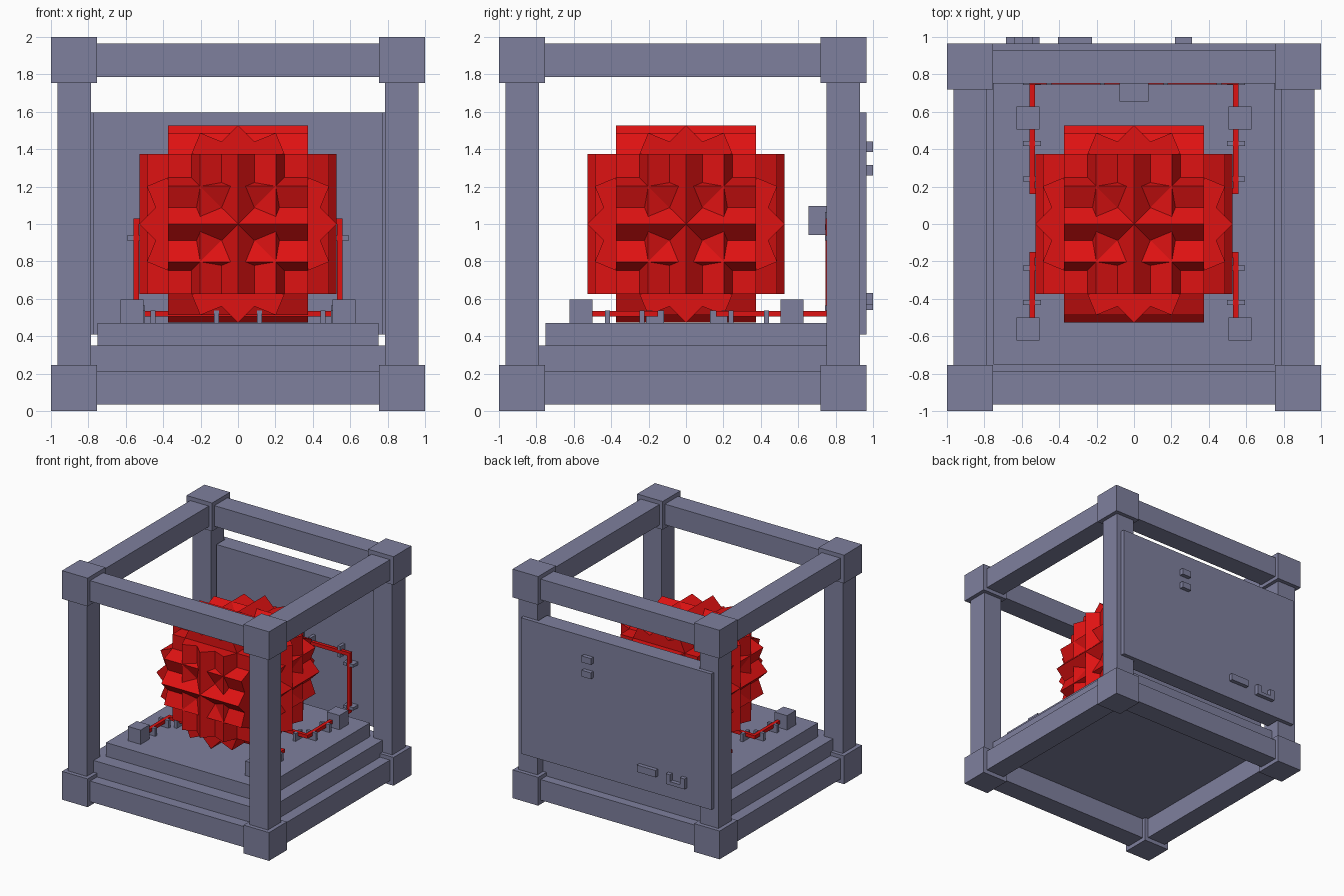
import bpy, bmesh
from math import radians
from mathutils import Matrix, Vector

if "Cube" in bpy.data.objects:
    bpy.data.objects.remove(bpy.data.objects["Cube"], do_unlink=True)


def material(name, rgb):
    m = bpy.data.materials.new(name)
    m.use_nodes = True
    m.diffuse_color = (*rgb, 1)
    m.node_tree.nodes["Principled BSDF"].inputs["Base Color"].default_value = (*rgb, 1)
    return m


slate = material("slate grey", (0.21, 0.215, 0.34))
red = material("bright red", (0.74, 0.006, 0.006))


def build(name, boxes, mat):
    """One object from boxes given as (x0, x1, y0, y1, z0, z1)."""
    bm = bmesh.new()
    for x0, x1, y0, y1, z0, z1 in boxes:
        centre = Vector((x0 + x1, y0 + y1, z0 + z1)) / 2
        size = (abs(x1 - x0), abs(y1 - y0), abs(z1 - z0))
        bmesh.ops.create_cube(bm, size=1, matrix=Matrix.Translation(centre) @ Matrix.Diagonal((*size, 1)))
    return finish(name, bm, mat)


def finish(name, bm, mat):
    mesh = bpy.data.meshes.new(name)
    bm.to_mesh(mesh)
    bm.free()
    mesh.materials.append(mat)
    obj = bpy.data.objects.new(name, mesh)
    bpy.context.collection.objects.link(obj)
    return obj


# Cage: corner blocks joined by inset beams
BACK = 0.965
CORNER, INSET, BEAM = 0.247, 0.035, 0.18


def ends(lo, hi, inset, size):
    return [(lo + inset, lo + inset + size), (hi - inset - size, hi - inset)]


xs, ys, zs = (ends(lo, hi, 0, CORNER) for lo, hi in ((-1, 1), (-1, BACK), (0, 2)))
bx, by, bz = (ends(lo, hi, INSET, BEAM) for lo, hi in ((-1, 1), (-1, BACK), (0, 2)))


def gap(pair):
    return (pair[0][1], pair[1][0])


build("corner_blocks", [(*x, *y, *z) for x in xs for y in ys for z in zs], slate)
build("cage_posts", [(*x, *y, *gap(zs)) for x in bx for y in by], slate)
build("cage_cross_beams", [(*gap(xs), *y, *z) for y in by for z in bz], slate)
build("cage_side_beams", [(*x, *gap(ys), *z) for x in bx for z in bz], slate)

# Stepped base
build("lower_step", [(-0.87, 0.87, -0.87, 0.85, 0.215, 0.35)], slate)
build("upper_step", [(-0.75, 0.75, -0.75, 0.75, 0.35, 0.47)], slate)

# Back wall with its outer cover
WALL = 0.81
build("back_wall", [(-0.775, 0.775, WALL, 0.935, 0.41, 1.597)], slate)
build("back_cover", [(-0.92, 0.92, 0.93, BACK, 0.41, 1.597)], slate)
build("back_fittings", [
    (0.22, 0.31, BACK, 1, 1.385, 1.44),
    (0.22, 0.31, BACK, 1, 1.26, 1.315),
    (-0.405, -0.225, BACK, 1, 0.57, 0.63),
    (-0.685, -0.505, BACK, 1, 0.54, 0.57),
    (-0.685, -0.64, BACK, 1, 0.57, 0.63),
    (-0.545, -0.505, BACK, 1, 0.57, 0.63),
], slate)

# Spiky core: cubes turned in equal steps about each axis
bm = bmesh.new()
turns = [Matrix.Identity(4)]
turns += [Matrix.Rotation(radians(22.5 * k), 4, axis) for axis in "XYZ" for k in (1, 2, 3)]
for turn in turns:
    bmesh.ops.create_cube(bm, size=0.746, matrix=Matrix.Translation((0, 0, 1)) @ turn)
finish("spiky_core", bm, red)

# Junction boxes on the floor and wall
build("floor_boxes", [(s * 0.505, s * 0.627, *y, 0.47, 0.595)
                      for s in (-1, 1) for y in ((-0.622, -0.5), (0.505, 0.627))], slate)
build("wall_box", [(-0.077, 0.077, 0.655, WALL, 0.94, 1.095)], slate)

# Pipes: from the boxes to the core, and up the wall to the wall box
FLOOR_Z, WALL_Y = (0.505, 0.535), (0.745, 0.775)
pipes = []
for s in (-1, 1):
    px = (s * 0.53, s * 0.56)
    pipes += [(*px, -0.5, -0.15, *FLOOR_Z), (*px, 0.16, 0.775, *FLOOR_Z),
              (*px, *WALL_Y, 0.505, 1.03),
              (s * 0.077, s * 0.56, *WALL_Y, 1.0, 1.03)]
    for y in (-0.18, 0.16):
        pipes.append((0, s * 0.53, y, y + 0.03, *FLOOR_Z))
build("red_pipes", pipes, red)

# Clips: a pair of lugs and a foot around each pipe
HALF, IN, OUT = 0.013, 0.015, 0.048
clips = []
for s in (-1, 1):
    cx = s * 0.545
    for y in (-0.42, -0.235, 0.24, 0.43):
        clips += [(cx + a * IN, cx + a * OUT, y - HALF, y + HALF, 0.47, 0.538) for a in (-1, 1)]
        clips.append((cx - IN, cx + IN, y - HALF, y + HALF, 0.47, 0.505))
    for x in (s * 0.455, s * 0.115):
        for y in (-0.165, 0.175):
            clips += [(x - HALF, x + HALF, y + a * IN, y + a * OUT, 0.47, 0.538) for a in (-1, 1)]
            clips.append((x - HALF, x + HALF, y - IN, y + IN, 0.47, 0.505))
    for z in (0.55, 0.925):
        clips += [(cx + a * IN, cx + a * OUT, 0.742, WALL, z - HALF, z + HALF) for a in (-1, 1)]
        clips.append((cx - IN, cx + IN, 0.775, WALL, z - HALF, z + HALF))
    for x in (s * 0.455, s * 0.17):
        clips += [(x - HALF, x + HALF, 0.742, WALL, 1.015 + a * IN, 1.015 + a * OUT) for a in (-1, 1)]
        clips.append((x - HALF, x + HALF, 0.775, WALL, 1.0, 1.03))
build("pipe_clips", clips, slate)
